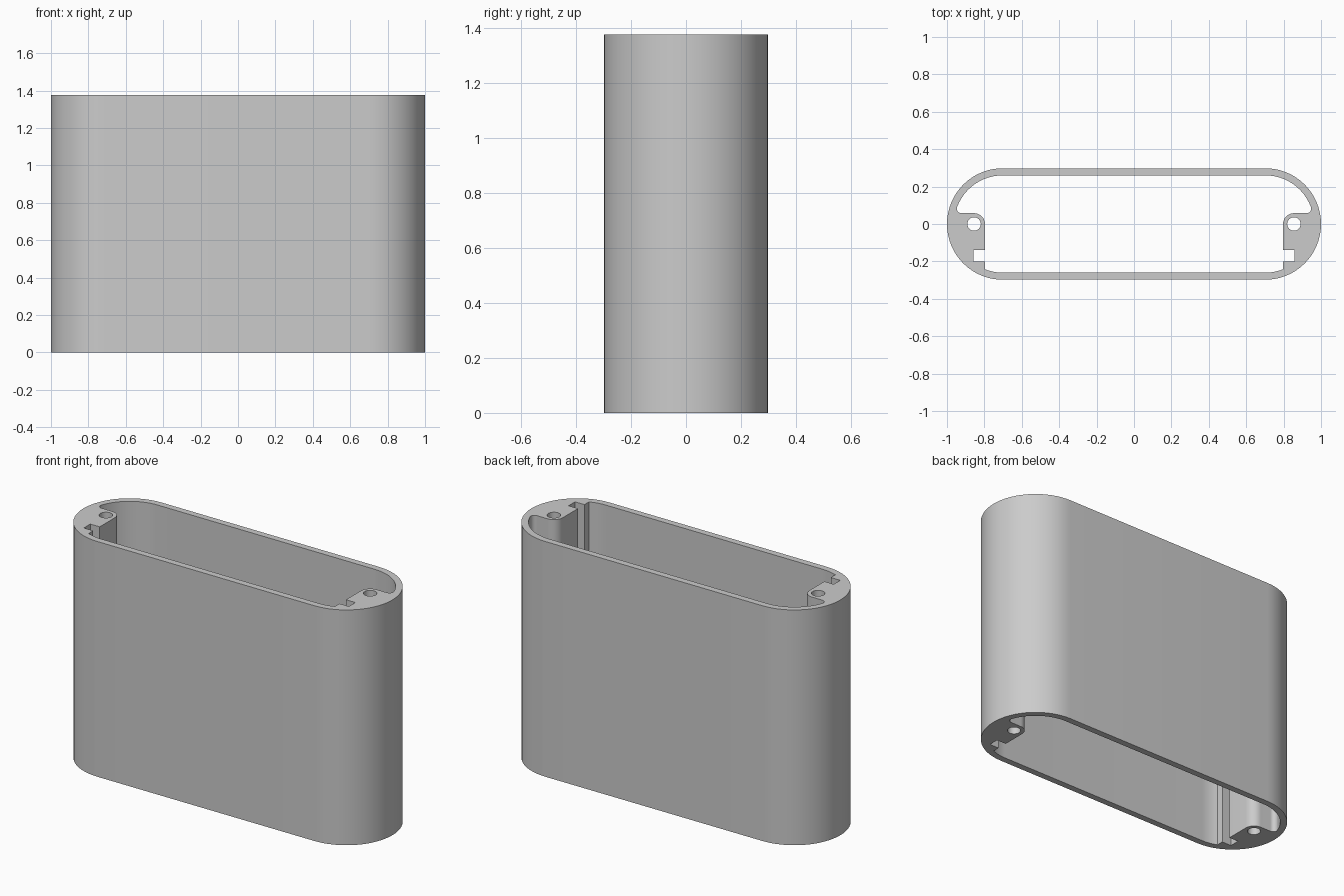
import bpy
import bmesh
from math import sin, cos, pi, sqrt, atan2

cube = bpy.data.objects.get("Cube")
if cube:
    bpy.data.objects.remove(cube, do_unlink=True)

HEIGHT = 1.376
OUTER_R = 0.298           # rounded ends of the shell
INNER_R = 0.26            # rounded ends of the cavity
END_X = 1 - OUTER_R       # centre of the rounded ends
HOLE_X, HOLE_R = 0.855, 0.036
BOSS_R = 0.058            # rounded corner around the screw hole
WALL_X = HOLE_X - BOSS_R
TIP_R = 0.024             # fillet where the boss meets the shell


def arc(cx, cy, r, start, end, steps):
    return [(cx + r * cos(start + (end - start) * i / steps),
             cy + r * sin(start + (end - start) * i / steps))
            for i in range(steps + 1)]


def mirrored(half):
    """Close a right-hand half profile with its mirror image."""
    return half + [(-x, y) for x, y in reversed(half)]


# Outer shell outline
outer = mirrored(arc(END_X, 0, OUTER_R, -pi / 2, pi / 2, 32))

# Cavity outline: lower corner, slot, screw boss, fillet, upper corner
lower_end = -atan2(sqrt(INNER_R ** 2 - (WALL_X - END_X) ** 2), WALL_X - END_X)
tip_y = BOSS_R + TIP_R
tip_x = END_X + sqrt((INNER_R - TIP_R) ** 2 - tip_y ** 2)
tip_angle = atan2(tip_y, tip_x - END_X)
cavity = mirrored(
    arc(END_X, 0, INNER_R, -pi / 2, lower_end, 6)
    + [(WALL_X, -0.2), (HOLE_X + 0.003, -0.2),
       (HOLE_X + 0.003, -0.14), (WALL_X, -0.14)]
    + arc(HOLE_X, 0, BOSS_R, pi, pi / 2, 8)
    + arc(tip_x, tip_y, TIP_R, -pi / 2, tip_angle, 8)
    + arc(END_X, 0, INNER_R, tip_angle, pi / 2, 16)[1:])

# Screw holes
holes = [arc(side * HOLE_X, 0, HOLE_R, 0, 2 * pi, 24)[:-1] for side in (-1, 1)]

# Fill the cross-section and extrude it upwards
bm = bmesh.new()
edges = []
for loop in [outer, cavity] + holes:
    verts = [bm.verts.new((x, y, 0)) for x, y in loop]
    edges += [bm.edges.new((v, verts[i - 1])) for i, v in enumerate(verts)]
bmesh.ops.triangle_fill(bm, edges=edges, use_beauty=True, normal=(0, 0, 1))
top = bmesh.ops.extrude_face_region(bm, geom=bm.faces[:], use_keep_orig=True)
bmesh.ops.translate(bm, vec=(0, 0, HEIGHT),
                    verts=[g for g in top["geom"] if isinstance(g, bmesh.types.BMVert)])
bmesh.ops.recalc_face_normals(bm, faces=bm.faces[:])

mesh = bpy.data.meshes.new("enclosure_shell")
bm.to_mesh(mesh)
bm.free()
shell = bpy.data.objects.new("enclosure_shell", mesh)
bpy.context.collection.objects.link(shell)

# Plain grey finish
grey = bpy.data.materials.new("light_grey")
grey.use_nodes = True
colour = (0.6, 0.6, 0.6, 1)
grey.diffuse_color = colour
grey.node_tree.nodes["Principled BSDF"].inputs["Base Color"].default_value = colour
mesh.materials.append(grey)

bpy.ops.object.select_all(action="DESELECT")
shell.select_set(True)
bpy.context.view_layer.objects.active = shell
bpy.ops.object.shade_smooth_by_angle(angle=pi / 6)
